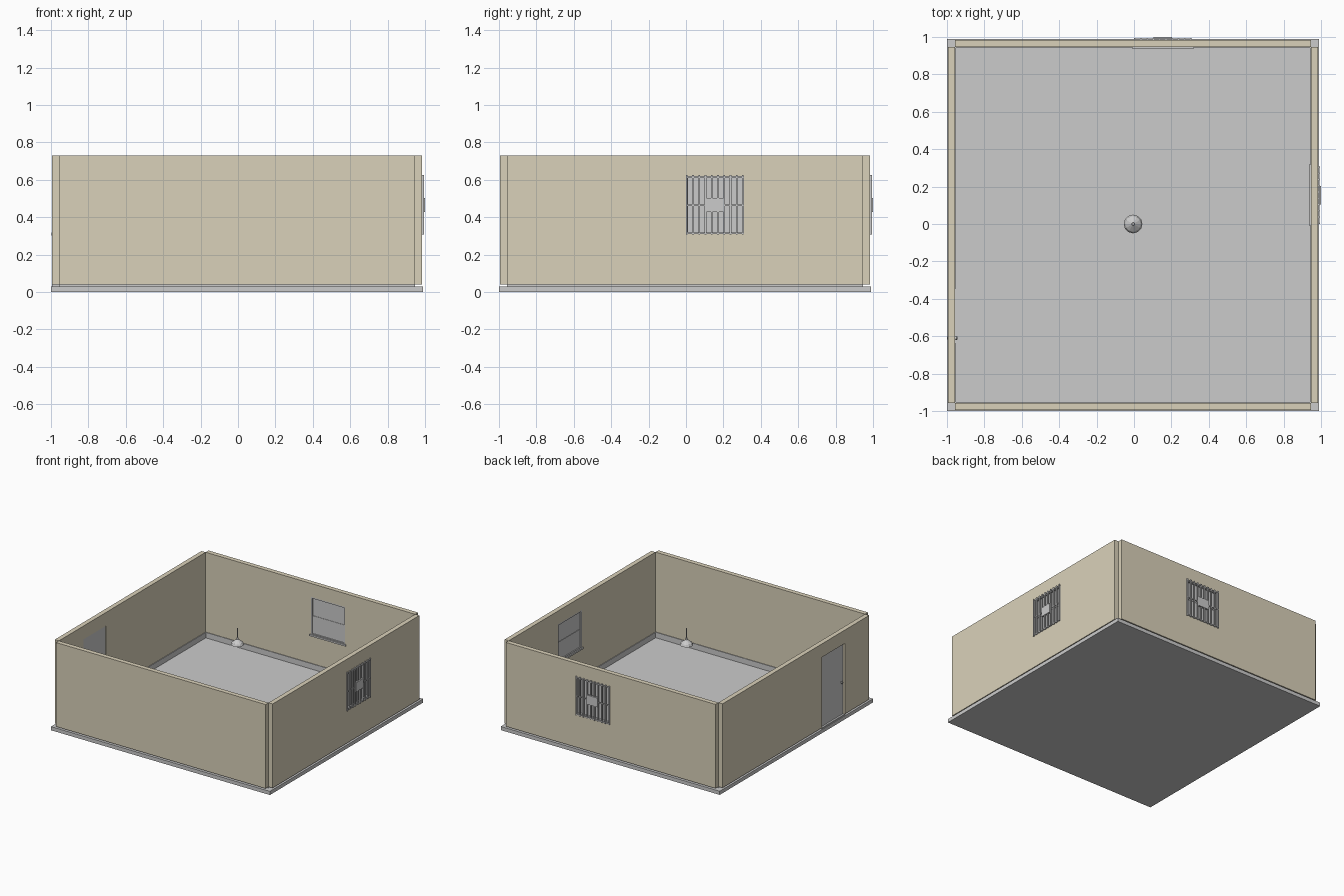
import bpy, bmesh, math
from mathutils import Matrix, Vector

if "Cube" in bpy.data.objects:
    bpy.data.objects.remove(bpy.data.objects["Cube"])

tan = bpy.data.materials.new("wall_paint")
tan.diffuse_color = (0.70, 0.64, 0.49, 1)
tan.use_nodes = True
tan.node_tree.nodes["Principled BSDF"].inputs["Base Color"].default_value = tan.diffuse_color


def boxes(name, parts, swap=False, mat=None):
    """One object from (low corner, high corner) boxes; swap exchanges x and y."""
    bm = bmesh.new()
    for lo, hi in parts:
        lo, hi = Vector(lo), Vector(hi)
        if swap:
            lo, hi = lo.yxz, hi.yxz
        m = Matrix.Translation((lo + hi) / 2) @ Matrix.Diagonal((*(hi - lo), 1))
        bmesh.ops.create_cube(bm, size=1, matrix=m)
    return finish(name, bm, mat)


def finish(name, bm, mat=None):
    me = bpy.data.meshes.new(name)
    bm.to_mesh(me)
    bm.free()
    ob = bpy.data.objects.new(name, me)
    bpy.context.collection.objects.link(ob)
    if mat:
        me.materials.append(mat)
    return ob


def lathe(name, profile, sides, centre):
    bm = bmesh.new()
    vs = [bm.verts.new((r, 0, z)) for r, z in profile]
    es = [bm.edges.new(p) for p in zip(vs, vs[1:])]
    bmesh.ops.spin(bm, geom=vs + es, axis=(0, 0, 1), cent=(0, 0, 0),
                   angle=math.tau, steps=sides, use_duplicate=False)
    bmesh.ops.remove_doubles(bm, verts=bm.verts, dist=1e-5)
    bmesh.ops.recalc_face_normals(bm, faces=bm.faces)
    ob = finish(name, bm)
    ob.location = centre
    return ob


def cut(ob, lo, hi, swap=False):
    cutter = boxes("cutter", [(lo, hi)], swap)
    cutter.hide_render = True
    mod = ob.modifiers.new("opening", 'BOOLEAN')
    mod.operation, mod.object, mod.solver = 'DIFFERENCE', cutter, 'EXACT'
    bpy.context.view_layer.objects.active = ob
    bpy.ops.object.modifier_apply(modifier=mod.name)
    bpy.data.objects.remove(cutter)


OUT0, IN0, IN1, OUT1 = -0.995, -0.957, 0.947, 0.985
Z0, Z1 = 0.04, 0.73
W0, W1, WZ0, WZ1 = 0.0, 0.31, 0.31, 0.62     # window opening
D0, D1, DZ = -0.64, -0.345, 0.62             # door opening

# floor slab
boxes("floor", [((-1, -1, 0), (0.99, 0.99, 0.03))])

# four walls with open outer corners
left = boxes("left_wall", [((OUT0, IN0, Z0), (IN0, IN1, Z1))], mat=tan)
boxes("front_wall", [((OUT0, IN0, Z0), (IN0, IN1, Z1))], True, tan)
cut(left, (-1.1, D0, 0), (-0.9, D1, DZ))

# skirting boards, broken at the door
B = 0.005
boxes("skirting", [
    ((IN0, IN0, 0.03), (IN1, IN0 + B, 0.075)),
    ((IN0, IN1 - B, 0.03), (IN1, IN1, 0.075)),
    ((IN1 - B, IN0, 0.03), (IN1, IN1, 0.075)),
    ((IN0, IN0, 0.03), (IN0 + B, D0, 0.075)),
    ((IN0, D1, 0.03), (IN0 + B, IN1, 0.075))])

for side, swap in (("right", False), ("back", True)):
    wall = boxes(side + "_wall", [((IN1, IN0, Z0), (OUT1, IN1, Z1))], swap, tan)
    cut(wall, (0.9, W0, WZ0), (1.1, W1, WZ1), swap)
    mid = (WZ0 + WZ1) / 2
    f = 0.01
    # window frame, two sashes and sill
    boxes(side + "_window_frame", [
        ((IN1, W0, WZ0), (0.98, W0 + f, WZ1)),
        ((IN1, W1 - f, WZ0), (0.98, W1, WZ1)),
        ((IN1, W0 + f, WZ1 - f), (0.98, W1 - f, WZ1)),
        ((IN1, W0 + f, WZ0), (0.98, W1 - f, WZ0 + f))], swap)
    boxes(side + "_window_panes", [
        ((0.955, W0 + f, WZ0 + f), (0.963, W1 - f, mid)),
        ((0.958, W0 + f, mid), (0.966, W1 - f, WZ1 - f))], swap)
    boxes(side + "_window_sill", [((0.938, W0 - f, WZ0 - 0.01),
                                   (IN1, W1 + f, WZ0 + 0.004))], swap)
    # security grille outside
    bars = [((0.985, W0 + i * 0.0333, WZ0 - 0.003),
             (0.995, W0 + i * 0.0333 + 0.009, WZ1 + 0.005)) for i in range(10)]
    bars += [((0.987, W0, z), (0.993, W1, z + 0.007))
             for z in (WZ0, mid - 0.0035, WZ1 - 0.01)]
    bars.append(((0.984, 0.105, mid - 0.038), (1.0, 0.203, mid + 0.038)))
    boxes(side + "_grille", bars, swap)

# door leaf and threshold
boxes("door", [((-0.98, D0, 0.04), (-0.962, D1, DZ))])
boxes("threshold", [((OUT0, D0, 0.03), (IN0, D1, 0.04))])
# round handles on both faces
knob = [(0, -0.026), (0.008, -0.026), (0.011, -0.021), (0.008, -0.015),
        (0.004, -0.013), (0.004, 0.013), (0.008, 0.015), (0.011, 0.021),
        (0.008, 0.026), (0, 0.026)]
lathe("door_knobs", knob, 12, (-0.971, D0 + 0.03, 0.31)).rotation_euler.y = math.pi / 2

# hanging lamp: shade, bulb and rod
shade = [(0.05, 0.59), (0.042, 0.607), (0.008, 0.632), (0.008, 0.645), (0, 0.645),
         (0, 0.632), (0.04, 0.604), (0.048, 0.59), (0.05, 0.59)]
lathe("lamp_shade", shade, 12, (-0.005, 0, 0))
lathe("lamp_bulb", [(0, 0.588), (0.01, 0.592), (0.014, 0.602), (0.008, 0.615),
                    (0.006, 0.635)], 10, (-0.005, 0, 0))
lathe("lamp_rod", [(0, 0.64), (0.003, 0.64), (0.003, 0.725), (0, 0.725)],
      8, (-0.005, 0, 0))
